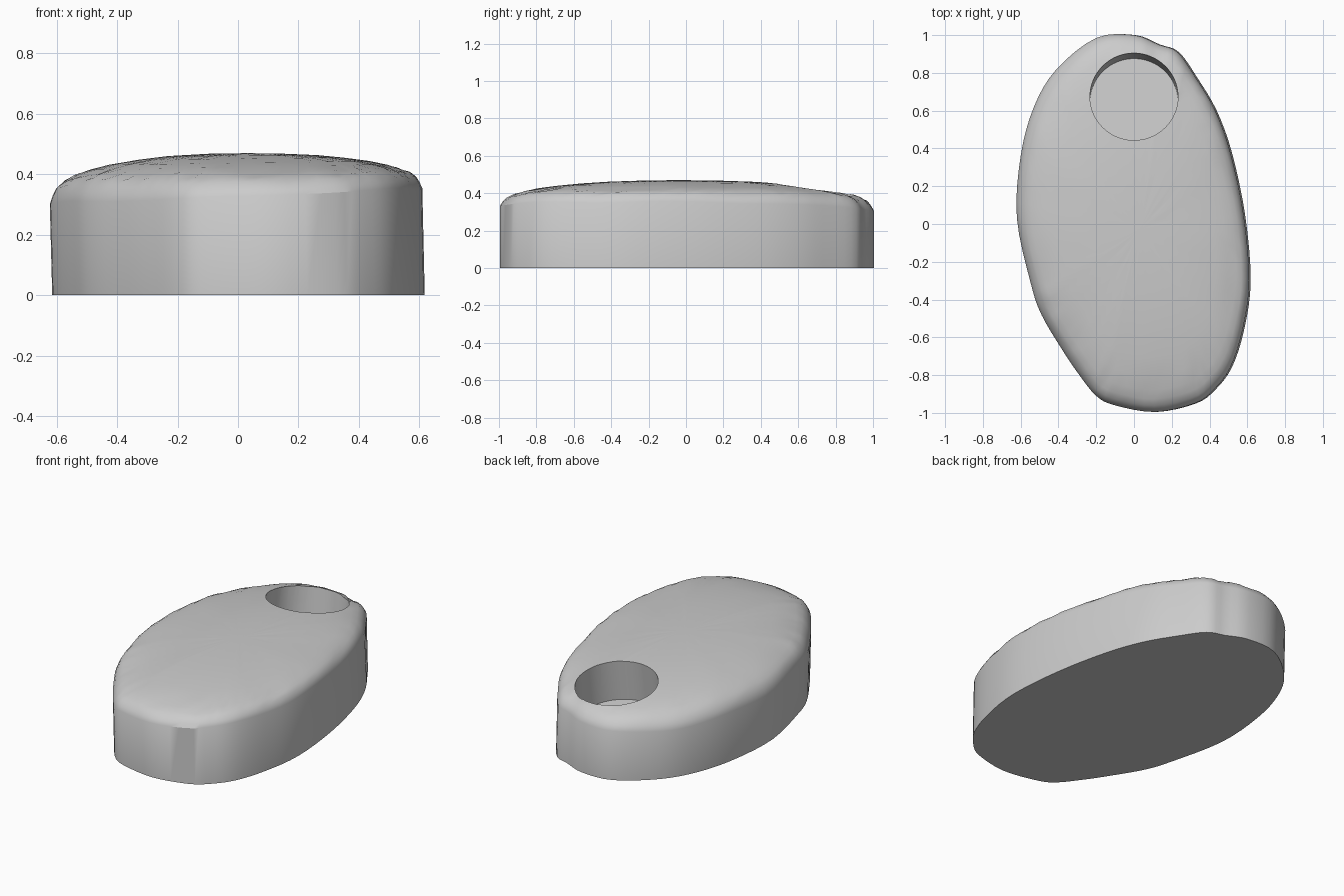
import bpy
import bmesh
import math
import random
from mathutils import Vector

random.seed(4)

default_cube = bpy.data.objects.get("Cube")
if default_cube:
    bpy.data.objects.remove(default_cube, do_unlink=True)

PEAK = Vector((0.03, -0.03, 0.47))

# Plan outline of the pebble, counter-clockwise from the back
OUTLINE = [
    (0, 1), (-0.2, 0.985), (-0.41, 0.82), (-0.53, 0.62), (-0.6, 0.36),
    (-0.62, 0.03), (-0.545, -0.32), (-0.49, -0.48), (-0.39, -0.65),
    (-0.3, -0.785), (-0.2, -0.91), (-0.1, -0.96), (0.11, -0.995),
    (0.32, -0.95), (0.42, -0.88), (0.51, -0.76), (0.575, -0.56),
    (0.61, -0.3), (0.58, 0.05), (0.51, 0.38), (0.43, 0.6),
    (0.33, 0.77), (0.23, 0.91), (0.13, 0.95),
]

# Dome profile: fraction of the outline, fraction of the crown height
DOME = [(0.985, 0.17), (0.965, 0.32), (0.93, 0.45), (0.88, 0.55), (0.8, 0.67),
        (0.7, 0.77), (0.55, 0.87), (0.4, 0.94), (0.2, 0.985)]


def smooth_loop(points, steps):
    """Closed Catmull-Rom curve through the points."""
    points = [Vector(p) for p in points]
    count = len(points)
    result = []
    for i in range(count):
        a, b, c, d = (points[(i + k) % count] for k in (-1, 0, 1, 2))
        for s in range(steps):
            t = s / steps
            result.append(0.5 * (2 * b + (c - a) * t
                                 + (2 * a - 5 * b + 4 * c - d) * t ** 2
                                 + (3 * b - a - 3 * c + d) * t ** 3))
    return result


def rim_height(p):
    """The shoulder is higher on the left and dips towards the back."""
    wave = 0.004 * math.sin(9 * p.y + 4 * p.x)
    return 0.33 + 0.04 * p.x - 0.025 * max(p.y, 0) ** 2 + wave


def make_material(name, value):
    mat = bpy.data.materials.new(name)
    mat.use_nodes = True
    colour = (value, value, value, 1)
    mat.diffuse_color = colour
    mat.node_tree.nodes["Principled BSDF"].inputs["Base Color"].default_value = colour
    return mat


def build_body():
    outline = smooth_loop(OUTLINE, 4)
    bm = bmesh.new()
    # Straight wall, leaning very slightly
    rings = [[bm.verts.new((p.x + 0.008, p.y, 0)) for p in outline],
             [bm.verts.new((p.x, p.y, rim_height(p))) for p in outline]]
    # Domed top with a hand-worked, dimpled shoulder
    for scale, rise in DOME:
        ring = []
        dimple = 0.004 if 0.85 < scale < 0.98 else 0.0005
        for p in outline:
            low = rim_height(p)
            centre = PEAK.xy
            q = centre + (p - centre) * scale
            z = low + (PEAK.z - low) * rise + random.uniform(-dimple, dimple)
            ring.append(bm.verts.new((q.x, q.y, z)))
        rings.append(ring)
    count = len(outline)
    for lower, upper in zip(rings, rings[1:]):
        for i in range(count):
            j = (i + 1) % count
            bm.faces.new((lower[i], lower[j], upper[j], upper[i]))
    top = bm.verts.new(PEAK)
    for i in range(count):
        bm.faces.new((rings[-1][i], rings[-1][(i + 1) % count], top))
    bm.faces.new(rings[0])
    bmesh.ops.recalc_face_normals(bm, faces=bm.faces)
    mesh = bpy.data.meshes.new("pebble_body")
    bm.to_mesh(mesh)
    bm.free()
    body = bpy.data.objects.new("pebble_body", mesh)
    bpy.context.collection.objects.link(body)
    return body


body = build_body()
body.data.materials.append(make_material("stone grey", 0.6))

# Round blind socket, square to the sloping surface
tilt = math.radians(-7)
axis = Vector((0, -math.sin(tilt), math.cos(tilt)))
floor_centre = Vector((0, 0.675, 0.43)) - axis * 0.25
bpy.ops.mesh.primitive_cylinder_add(vertices=64, radius=0.233, depth=0.6,
                                    location=floor_centre + axis * 0.3,
                                    rotation=(tilt, 0, 0))
cutter = bpy.context.object
cutter.name = "socket_cutter"
cutter.hide_render = True

cut = body.modifiers.new("socket", "BOOLEAN")
cut.operation = "DIFFERENCE"
cut.solver = "EXACT"
cut.object = cutter
bpy.ops.object.select_all(action="DESELECT")
body.select_set(True)
bpy.context.view_layer.objects.active = body
bpy.ops.object.modifier_apply(modifier=cut.name)
bpy.data.objects.remove(cutter, do_unlink=True)

# Soft stone surface with crisp rims
bpy.ops.object.shade_smooth_by_angle(angle=math.radians(32))
